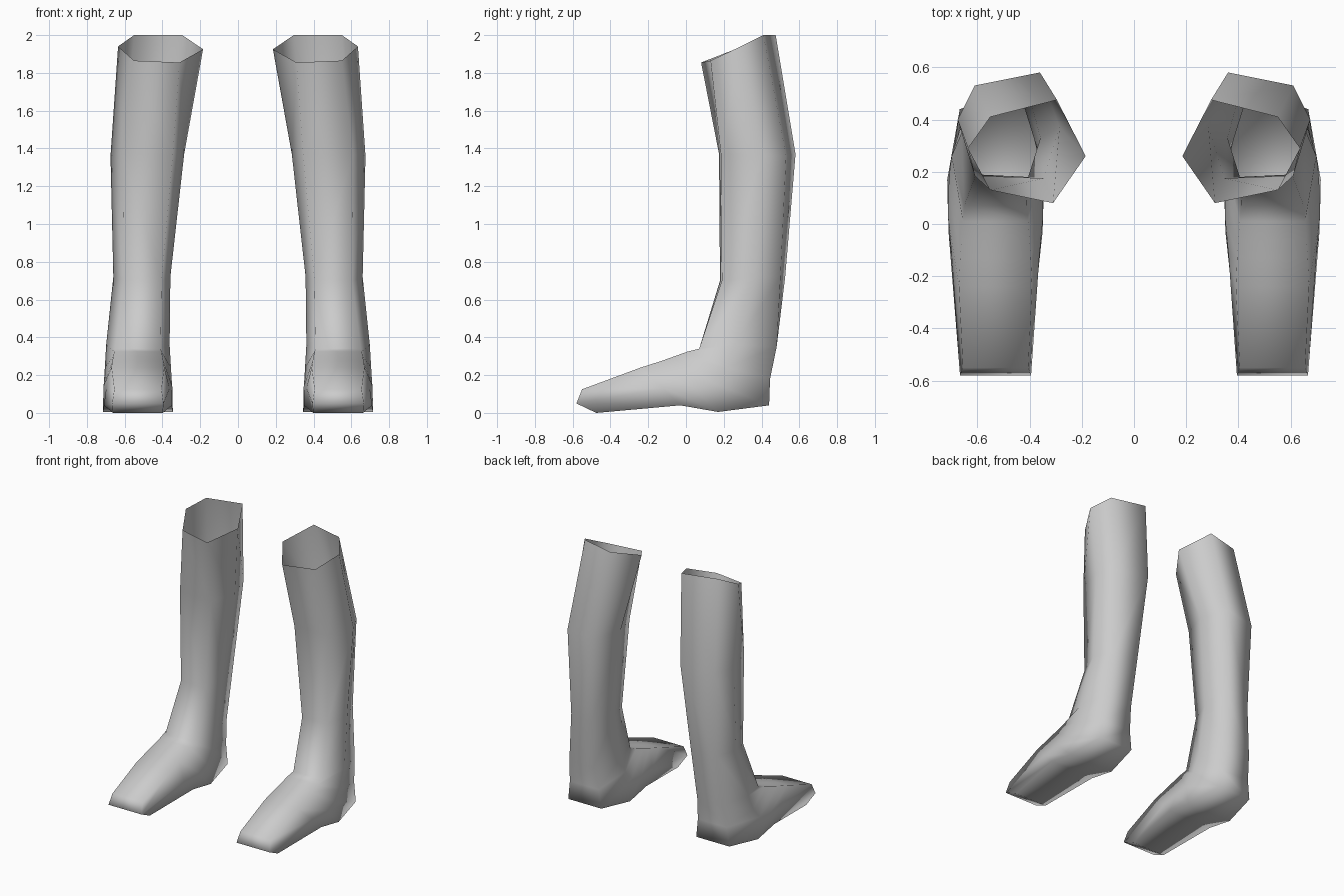
import bpy
import bmesh

if "Cube" in bpy.data.objects:
    bpy.data.objects.remove(bpy.data.objects["Cube"])

CX = 0.53  # centre line of the foot

# Leg rings, top to ankle: inner, back-in, back-out, outer, front-out, front-in
leg = [
    [(.185, .26, 1.925), (.295, .475, 2), (.55, .41, 2),
     (.635, .29, 1.94), (.55, .13, 1.865), (.31, .08, 1.855)],
    [(.285, .37, 1.37), (.36, .58, 1.37), (.61, .53, 1.36),
     (.675, .40, 1.36), (.61, .185, 1.37), (.345, .175, 1.37)],
    [(.358, .33, .72), (.41, .525, .72), (.60, .50, .72),
     (.66, .35, .72), (.605, .19, .70), (.405, .18, .70)],
]

# Foot stations, ankle to toe, as (half width, y, z) along each line
instep = [(.12, .07, .34), (.125, .01, .325), (.13, -.06, .30),
          (.135, -.13, .275), (.14, -.24, .24), (.125, -.55, .125)]
sides = [(.168, .26, .36), (.175, .21, .24), (.18, .14, .16),
         (.182, .03, .14), (.168, -.12, .13), (.136, -.58, .05)]
sole = [(.10, .48, .35), (.12, .445, .18), (.137, .44, .04),
        (.185, .17, .005), (.18, -.03, .04), (.132, -.475, 0)]


def foot_ring(top, side, bottom):
    def p(s, v):
        return (CX + s * v[0], v[1], v[2])
    return [p(-1, side), p(-1, bottom), p(1, bottom),
            p(1, side), p(1, top), p(-1, top)]


rings = leg + [foot_ring(*st) for st in zip(instep, sides, sole)]

# Bridge the six-sided rings, leaving the top open and closing the toe
bm = bmesh.new()
loops = [[bm.verts.new(c) for c in r] for r in rings]
for a, b in zip(loops, loops[1:]):
    for i in range(6):
        j = (i + 1) % 6
        bm.faces.new((a[i], a[j], b[j], b[i]))
t = loops[-1]
bm.faces.new((t[0], t[3], t[2], t[1]))
bm.faces.new((t[0], t[5], t[4], t[3]))
bmesh.ops.recalc_face_normals(bm, faces=bm.faces)
for f in bm.faces:
    f.smooth = True
mesh = bpy.data.meshes.new("boots")
bm.to_mesh(mesh)
bm.free()

# Mirrored pair
boots = bpy.data.objects.new("boots", mesh)
bpy.context.collection.objects.link(boots)
boots.modifiers.new("mirror", 'MIRROR').use_axis = (True, False, False)
